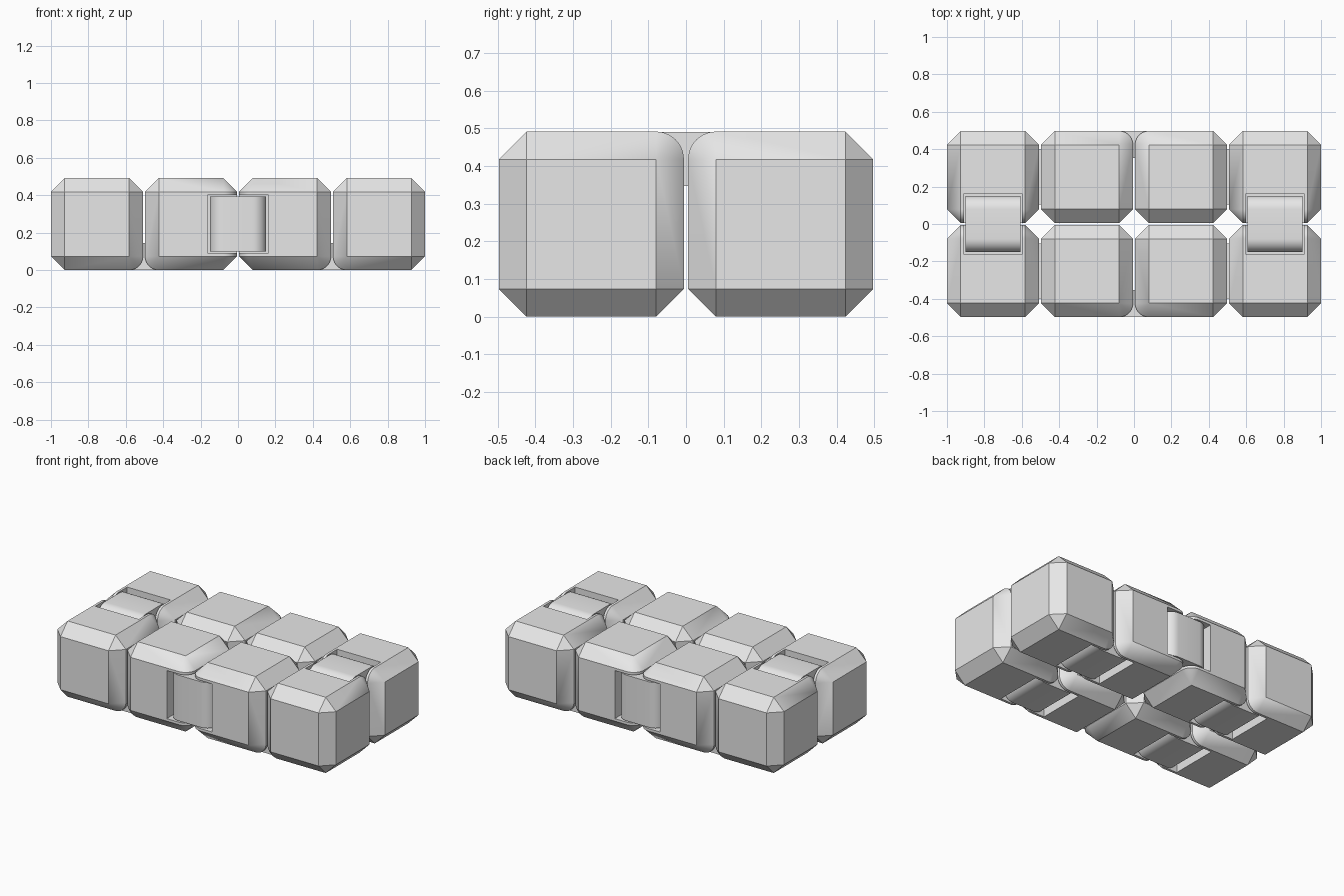
import bpy, bmesh, math
from mathutils import Vector

if "Cube" in bpy.data.objects:
    bpy.data.objects.remove(bpy.data.objects["Cube"])

S, GAP, CH = 0.4915, 0.0113, 0.0735      # block size, gap, chamfer
H, P = S / 2, S + GAP                    # half block, block pitch
X, Y, Z = Vector((1, 0, 0)), Vector((0, 1, 0)), Vector((0, 0, 1))

grey = bpy.data.materials.new("mid grey")
grey.diffuse_color = (0.8, 0.8, 0.8, 1)
grey.use_nodes = True
grey.node_tree.nodes["Principled BSDF"].inputs["Base Color"].default_value = grey.diffuse_color


def make(name, bm):
    bmesh.ops.recalc_face_normals(bm, faces=bm.faces[:])
    me = bpy.data.meshes.new(name)
    bm.to_mesh(me)
    bm.free()
    me.materials.append(grey)
    ob = bpy.data.objects.new(name, me)
    bpy.context.collection.objects.link(ob)
    return ob


def smooth(ob):
    bpy.ops.object.select_all(action='DESELECT')
    ob.select_set(True)
    bpy.context.view_layer.objects.active = ob
    bpy.ops.object.shade_smooth_by_angle(angle=math.radians(30))


def hull(name, points):
    bm = bmesh.new()
    for p in points:
        bm.verts.new(p)
    bmesh.ops.remove_doubles(bm, verts=bm.verts[:], dist=1e-5)
    bmesh.ops.convex_hull(bm, input=bm.verts[:])
    bmesh.ops.dissolve_limit(bm, angle_limit=math.radians(0.5),
                             verts=bm.verts[:], edges=bm.edges[:])
    return make(name, bm)


# Hinges: (middle of outer surface, direction across the gap, outward direction)
hinges = []
for s in (-1, 1):
    hinges.append((Vector((s * 1.5 * P, 0, S)), Y, Z))
    hinges.append((Vector((0, s * (P / 2 + H), H)), X, s * Y))
    for t in (-1, 1):
        hinges.append((Vector((s * P, t * P / 2, 0)), X, -Z))


def box_points(pos, u, n, half_u, half_a, low, high):
    a = u.cross(n)
    return [pos + u * i * half_u + a * j * half_a + n * k
            for i in (-1, 1) for j in (-1, 1) for k in (low, high)]


def block(cx, cy):
    c = Vector((cx, cy, H))
    i = H - CH
    # chamfered cube corners
    pts = [c + Vector((sx * (H if k == 0 else i), sy * (H if k == 1 else i),
                       sz * (H if k == 2 else i)))
           for sx in (-1, 1) for sy in (-1, 1) for sz in (-1, 1) for k in range(3)]
    slots = []
    for pos, u, n in hinges:
        d, a = pos - c, u.cross(n)
        if abs(d.dot(a)) < 0.01 and abs(d.dot(u)) < P * 0.6 and abs(d.dot(n) - H) < 0.01:
            # rounded edge beside each hinge
            side = u * math.copysign(1, d.dot(u))
            for e in (-1, 1):
                for k in range(1, 10):
                    t = math.pi / 2 * k / 10
                    pts.append(c + a * e * i + side * (i + CH * math.cos(t))
                               + n * (i + CH * math.sin(t)))
            slots.append((pos, u, n))
    ob = hull("block", pts)
    # recess for each hinge link
    for pos, u, n in slots:
        cutter = hull("slot_cutter", box_points(pos, u, n, 0.163, 0.156, -0.155, 0.05))
        cutter.hide_render = True
        mod = ob.modifiers.new("slot", 'BOOLEAN')
        mod.operation, mod.solver, mod.object = 'DIFFERENCE', 'EXACT', cutter
        bpy.context.view_layer.objects.active = ob
        bpy.ops.object.modifier_apply(modifier=mod.name)
        bpy.data.objects.remove(cutter)
    smooth(ob)


for x in (-1.5, -0.5, 0.5, 1.5):
    for y in (-0.5, 0.5):
        block(x * P, y * P)

# Hinge links: a flat bar with two round barrel ends
for pos, u, n in hinges:
    a, pts = u.cross(n), []
    for e in (-1, 1):
        for s in (-1, 1):
            for k in range(17):
                t = math.pi * k / 16 - math.pi / 2
                pts.append(pos + a * e * 0.148 + u * s * (0.079 + 0.072 * math.cos(t))
                           + n * (0.072 * math.sin(t) - 0.0725))
    smooth(hull("hinge_link", pts))
